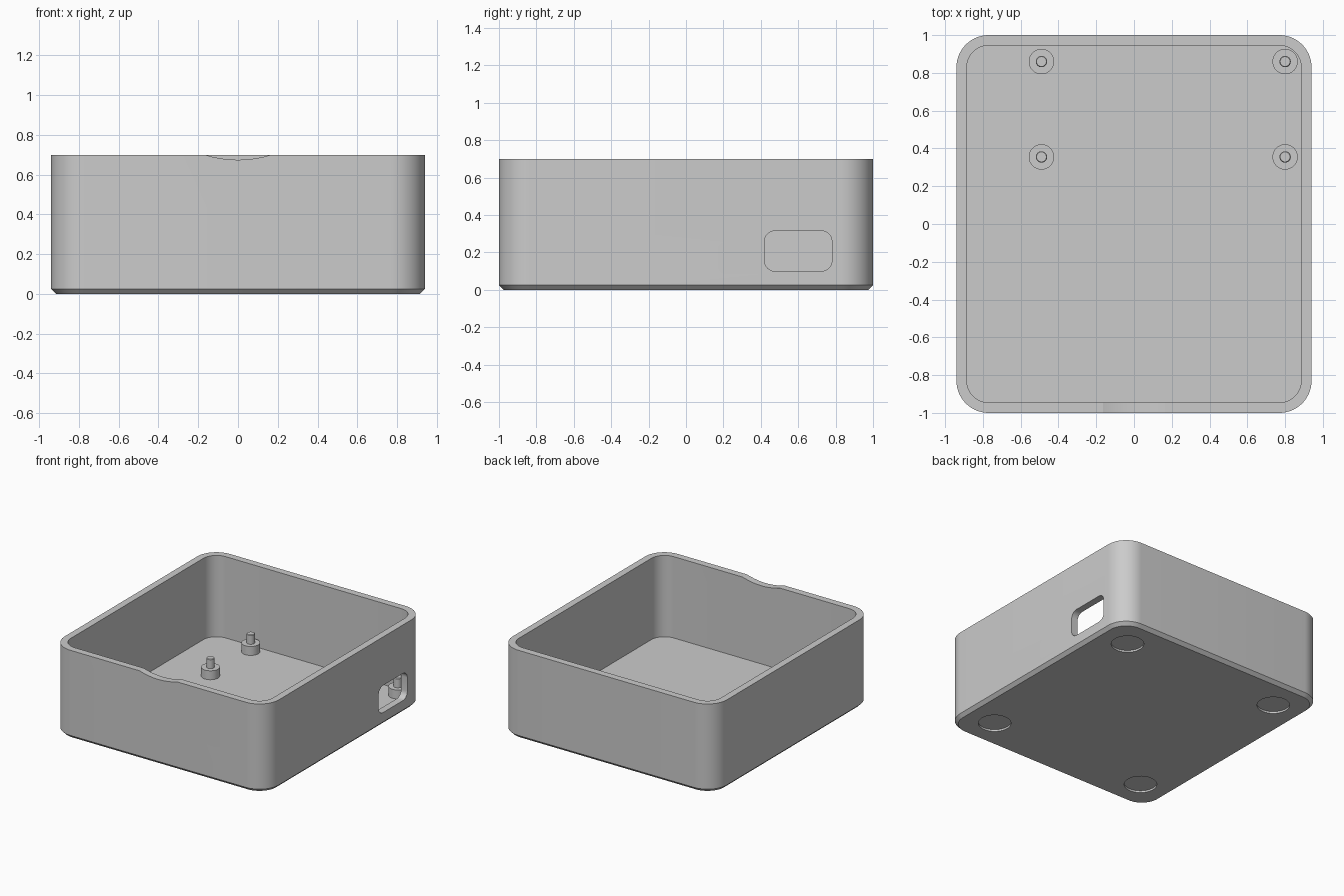
import bpy, bmesh, math
from mathutils import Vector, Matrix

cube = bpy.data.objects.get("Cube")
if cube:
    bpy.data.objects.remove(cube, do_unlink=True)

grey = bpy.data.materials.new("plain grey")
grey.use_nodes = True
grey.diffuse_color = (0.6, 0.6, 0.6, 1)
grey.node_tree.nodes["Principled BSDF"].inputs["Base Color"].default_value = (0.6, 0.6, 0.6, 1)

HX, HY, HEIGHT = 0.94, 1.0, 0.70
CORNER, WALL, FLOOR, CHAMFER = 0.17, 0.055, 0.055, 0.025


def rounded_rect(hx, hy, r, steps=14):
    """Outline of a rectangle with round corners."""
    pts = []
    for q, (sx, sy) in enumerate([(1, 1), (-1, 1), (-1, -1), (1, -1)]):
        for i in range(steps + 1):
            a = math.pi / 2 * (q + i / steps)
            pts.append((sx * (hx - r) + r * math.cos(a), sy * (hy - r) + r * math.sin(a)))
    return pts


def circle(r, n=48):
    return [(r * math.cos(math.tau * i / n), r * math.sin(math.tau * i / n)) for i in range(n)]


def loft(name, rings, matrix=Matrix()):
    """Skin a stack of (outline, height) rings and cap both ends."""
    bm = bmesh.new()
    loops = [[bm.verts.new(matrix @ Vector((x, y, z))) for x, y in pts] for pts, z in rings]
    n = len(loops[0])
    for low, high in zip(loops, loops[1:]):
        for i in range(n):
            j = (i + 1) % n
            bm.faces.new((low[i], low[j], high[j], high[i]))
    bm.faces.new(loops[0][::-1])
    bm.faces.new(loops[-1])
    bmesh.ops.recalc_face_normals(bm, faces=bm.faces)
    mesh = bpy.data.meshes.new(name)
    bm.to_mesh(mesh)
    bm.free()
    mesh.materials.append(grey)
    obj = bpy.data.objects.new(name, mesh)
    bpy.context.collection.objects.link(obj)
    return obj


def select(obj):
    bpy.ops.object.select_all(action='DESELECT')
    obj.select_set(True)
    bpy.context.view_layer.objects.active = obj


def smooth(obj):
    select(obj)
    bpy.ops.object.shade_smooth_by_angle(angle=math.radians(14))


def cut(target, cutter):
    cutter.hide_render = True
    mod = target.modifiers.new("cut", 'BOOLEAN')
    mod.operation, mod.solver, mod.object = 'DIFFERENCE', 'EXACT', cutter
    select(target)
    bpy.ops.object.modifier_apply(modifier=mod.name)
    bpy.data.objects.remove(cutter, do_unlink=True)


# Open tray with chamfered base
def shell_ring(inset):
    return rounded_rect(HX - inset, HY - inset, CORNER - inset)


tray = loft("tray", [
    (shell_ring(CHAMFER), 0), (shell_ring(0), CHAMFER), (shell_ring(0), HEIGHT),
    (shell_ring(WALL), HEIGHT), (shell_ring(WALL), FLOOR)])

# Port opening in the +x wall: outline x -> y, outline y -> z, depth -> x
to_side = Matrix(((0, 0, 1, 0), (1, 0, 0, 0), (0, 1, 0, 0), (0, 0, 0, 1)))
port = rounded_rect(0.18, 0.1075, 0.055, 8)
cut(tray, loft("port_cutter", [(port, 0.84), (port, 1.0)],
               Matrix.Translation((0, 0.6, 0.2075)) @ to_side))

# Shallow thumb notch in the front rim
to_front = Matrix.Rotation(math.pi / 2, 4, 'X')
notch = circle(0.557, 160)
cut(tray, loft("notch_cutter", [(notch, 0.9), (notch, 1.1)],
               Matrix.Translation((0, 0, 0.675 + 0.557)) @ to_front))

# Round recesses for feet under the base
for sx in (-1, 1):
    for sy in (-1, 1):
        ring = circle(0.118)
        cut(tray, loft("foot_cutter", [(ring, -0.05), (ring, 0.015)],
                       Matrix.Translation((sx * 0.687, sy * 0.746, 0))))
smooth(tray)

# Stepped mounting posts
for side, x in (("right", -0.49), ("left", 0.80)):
    for end, y in (("inner", 0.355), ("back", 0.86)):
        base, pin, tip = circle(0.067), circle(0.03), circle(0.026)
        smooth(loft(f"mounting_post_{side}_{end}", [
            (base, FLOOR - 0.01), (base, 0.126), (pin, 0.126), (pin, 0.196), (tip, 0.2)],
            Matrix.Translation((x, y, 0))))
